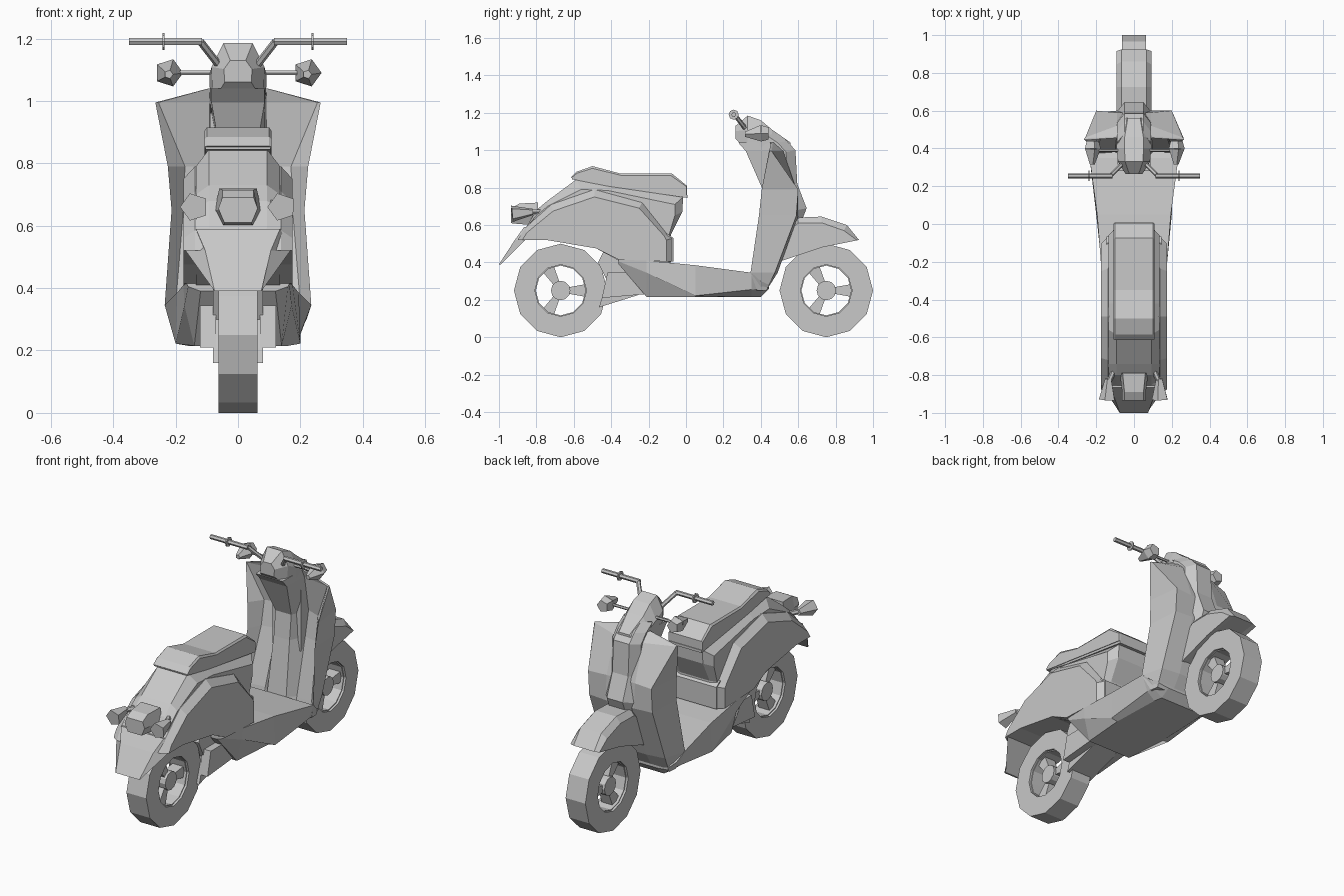
import bpy, bmesh, math
from mathutils import Vector

grey = bpy.data.materials.new("plain grey")
grey.diffuse_color = (0.58, 0.58, 0.58, 1)


def loft(name, rings, closed=False):
    """Skin a list of equal-length point rings; cap the ends unless closed."""
    bm = bmesh.new()
    vr = [[bm.verts.new(p) for p in r] for r in rings]
    n, m = len(vr[0]), len(vr)
    for i in range(m if closed else m - 1):
        a, b = vr[i], vr[(i + 1) % m]
        for j in range(n):
            k = (j + 1) % n
            bm.faces.new((a[j], a[k], b[k], b[j]))
    if not closed:
        bm.faces.new(vr[0])
        bm.faces.new(vr[-1])
    bmesh.ops.recalc_face_normals(bm, faces=bm.faces)
    me = bpy.data.meshes.new(name)
    bm.to_mesh(me)
    bm.free()
    me.materials.append(grey)
    ob = bpy.data.objects.new(name, me)
    bpy.context.collection.objects.link(ob)
    return ob


def slab(name, sections):
    """Skin side profiles: sections are (x, [(y, z), ...])."""
    return loft(name, [[(x, y, z) for y, z in p] for x, p in sections])


def sym(half):
    """Mirror half a cross-section of 3D points into a full loop."""
    return half + [(-x, y, z) for x, y, z in reversed(half)]


def rod(name, a, b, r1, r2=None, n=6):
    a, b = Vector(a), Vector(b)
    q = (b - a).to_track_quat('Z', 'Y')
    r2 = r1 if r2 is None else r2
    ring = lambda c, r: [c + q @ Vector((r * math.cos(t), r * math.sin(t), 0))
                         for t in (2 * math.pi * i / n for i in range(n))]
    return loft(name, [ring(a, r1), ring(b, r2)])


def hoop(name, cy, cz, r_in, r_out, w, n=12):
    rings = []
    for i in range(n):
        c, s = math.cos(2 * math.pi * i / n), math.sin(2 * math.pi * i / n)
        rings.append([(x, cy + r * c, cz + r * s) for x, r in
                      ((-w, r_in), (-w, r_out), (w, r_out), (w, r_in))])
    return loft(name, rings, closed=True)


# wheels
for label, cy in (("rear", -0.67), ("front", 0.75)):
    cz = 0.25
    hoop(label + "_tyre", cy, cz, 0.138, 0.25, 0.0625)
    hoop(label + "_rim", cy, cz, 0.133, 0.14, 0.05)
    rod(label + "_hub", (-0.045, cy, cz), (0.045, cy, cz), 0.052, n=12)
    for k in range(3):
        t = k * 2 * math.pi / 3
        c, s = math.cos(t), math.sin(t)
        loft(label + "_spoke", [[(x, cy + r * c - h * s, cz + r * s + h * c)
                                 for x, h in ((-w, -v), (w, -v), (w, v), (-w, v))]
                                for r, w, v in ((0.04, 0.03, 0.017), (0.135, 0.035, 0.034))])

# rear body under the seat
core = [(-.86, .58), (-.80, .68), (-.74, .73), (-.585, .845), (-.42, .815), (-.015, .75), (-.02, .67),
        (-.08, .55), (-.08, .40), (-.36, .41), (-.48, .475), (-.745, .52), (-.9, .52)]
edge = [(-.86, .58), (-.80, .65), (-.74, .70), (-.56, .79), (-.42, .785), (-.06, .71), (-.06, .65),
        (-.09, .55), (-.09, .40), (-.36, .41), (-.48, .475), (-.745, .52), (-.9, .52)]
slab("rear_body", [(-.135, edge), (-.093, core), (.093, core), (.135, edge)])
wall = [(-.067, .405), (-.067, .53), (-.1, .555), (-.2, .555), (-.2, .405)]
slab("body_front_wall", [(-.145, wall), (.145, wall)])

# bulging side panels
big = [(-.9, .52), (-.86, .585), (-.72, .71), (-.49, .79), (-.235, .72), (-.1, .55), (-.067, .53),
       (-.067, .405), (-.36, .415), (-.48, .475), (-.745, .52)]
small = [(-.875, .52), (-.85, .56), (-.71, .675), (-.49, .75), (-.25, .69), (-.115, .54), (-.105, .52),
         (-.105, .405), (-.36, .415), (-.48, .475), (-.745, .52)]
for s in (-1, 1):
    slab("side_panel", [(s * .09, big), (s * .138, big), (s * .175, small)])

# tail flap
loft("tail_flap", [[(-a, y1, z), (a, y1, z), (b, y2, z), (-b, y2, z)] for z, y1, a, y2, b in
                   ((.59, -.865, .135, -.78, .14), (.52, -.915, .105, -.86, .168),
                    (.39, -1.0, .075, -.99, .075))])

# seat with a thin base strip
top = [(-.615, .855), (-.585, .885), (-.5, .915), (-.35, .875), (-.075, .875), (.005, .81),
       (.005, .76), (-.42, .82), (-.6, .845)]
side = [(-.612, .853), (-.583, .877), (-.5, .903), (-.35, .866), (-.08, .864), (.003, .805),
        (.003, .76), (-.42, .82), (-.6, .845)]
slab("seat", [(-.108, side), (-.1, top), (.1, top), (.108, side)])
base = [(-.61, .855), (-.41, .823), (.008, .76), (.008, .745), (-.42, .808), (-.61, .845)]
slab("seat_base", [(-.104, base), (.104, base)])

# tail light and rear indicators
loft("tail_light", [[(-a * .7, y, z1), (a * .7, y, z1), (a, y, zm), (a * .8, y, z2), (-a * .8, y, z2), (-a, y, zm)]
                    for y, a, z1, zm, z2 in
                    ((-.935, .063, .61, .655, .69), (-.89, .063, .605, .65, .715), (-.79, .075, .6, .65, .72))])
for s in (-1, 1):
    rod("rear_indicator", (s * .14, -.93, .66), (s * .135, -.82, .67), .046, .018, 5)
    rod("rear_indicator_stem", (s * .135, -.84, .67), (s * .09, -.74, .67), .014)

# floorboard: top edge, crease, underside
loft("floorboard", [sym([(xt, y, zt), (xm, y, zm), (xb, y, zb)]) for y, xt, zt, xm, zm, xb, zb in
                    ((-.36, .165, .415, .16, .405, .12, .39), (-.21, .175, .41, .172, .345, .14, .215),
                     (.05, .195, .385, .2, .222, .16, .215), (.35, .235, .345, .2, .255, .15, .215),
                     (.40, .22, .30, .2, .26, .14, .215), (.445, .2, .28, .195, .267, .13, .26))])

# engine and swing arms
engine = [(-.465, .16), (-.21, .24), (-.2, .34), (-.36, .415), (-.44, .46), (-.47, .40), (-.42, .30), (-.45, .21)]
slab("engine", [(-.08, engine), (.08, engine)])
arm = [(-.45, .21), (-.22, .23), (-.22, .345), (-.42, .345)]
for s in (-1, 1):
    slab("swing_arm", [(s * .07, arm), (s * .122, arm)])

# leg shield: front, shoulder, rim edge, two recess points, rear column
shield = [
    (.25, (.09, .43), (.195, .43), (.2, .38), (.16, .37), (.1, .36), (.06, .34)),
    (.345, (.09, .49), (.2, .475), (.235, .345), (.2, .38), (.1, .39), (.06, .35)),
    (.65, (.09, .60), (.2, .59), (.213, .39), (.175, .46), (.09, .48), (.05, .395)),
    (.79, (.09, .59), (.2, .60), (.225, .405), (.17, .48), (.09, .51), (.05, .41)),
    (.995, (.09, .52), (.258, .458), (.265, .45), (.255, .444), (.092, .47), (.085, .32)),
    (1.04, (.085, .48), (.092, .465), (.095, .46), (.093, .455), (.09, .45), (.085, .28))]
loft("leg_shield", [sym([(x, y, r[0]) for x, y in r[1:]]) for r in shield])

# faceted front column
loft("front_column", [sym([(.05, y, z), (.09, y - .05, z - .01), (.09, .44, z - .02)]) for z, y in
                      ((.60, .61), (.69, .645), (.82, .595), (1.0, .585), (1.05, .54), (1.09, .48))])

# handlebar head cover
loft("head_cover", [sym([(a * .55, y, z2), (a, y, z2 - (z2 - z1) * .4), (a * .95, y, z1)])
                    for y, a, z1, z2 in
                    ((.265, .045, 1.06, 1.13), (.33, .085, .995, 1.185), (.40, .092, .96, 1.16),
                     (.46, .09, .96, 1.11), (.56, .06, .96, 1.04))])

# handlebars, grips, lever discs and front indicators
for s in (-1, 1):
    rod("handlebar", (s * .05, .33, 1.10), (s * .12, .26, 1.19), .012)
    rod("grip", (s * .115, .255, 1.19), (s * .35, .255, 1.19), .013)
    rod("grip_disc", (s * .235, .255, 1.19), (s * .242, .255, 1.19), .027, n=8)
    rod("front_indicator_stem", (s * .07, .39, 1.09), (s * .21, .39, 1.09), .008)
    rod("front_indicator_base", (s * .222, .44, 1.09), (s * .222, .40, 1.09), .035, .046, 5)
    rod("front_indicator", (s * .222, .40, 1.09), (s * .222, .315, 1.085), .046, .014, 5)

# front fender
crown = [(.595, .64), (.725, .645), (.86, .60), (.925, .52), (.725, .49), (.5, .41), (.46, .30), (.45, .5)]
skirt = [(.6, .61), (.725, .612), (.845, .57), (.915, .518), (.725, .48), (.5, .405), (.46, .30), (.45, .5)]
slab("front_fender", [(-.092, skirt), (-.065, crown), (.065, crown), (.092, skirt)])
